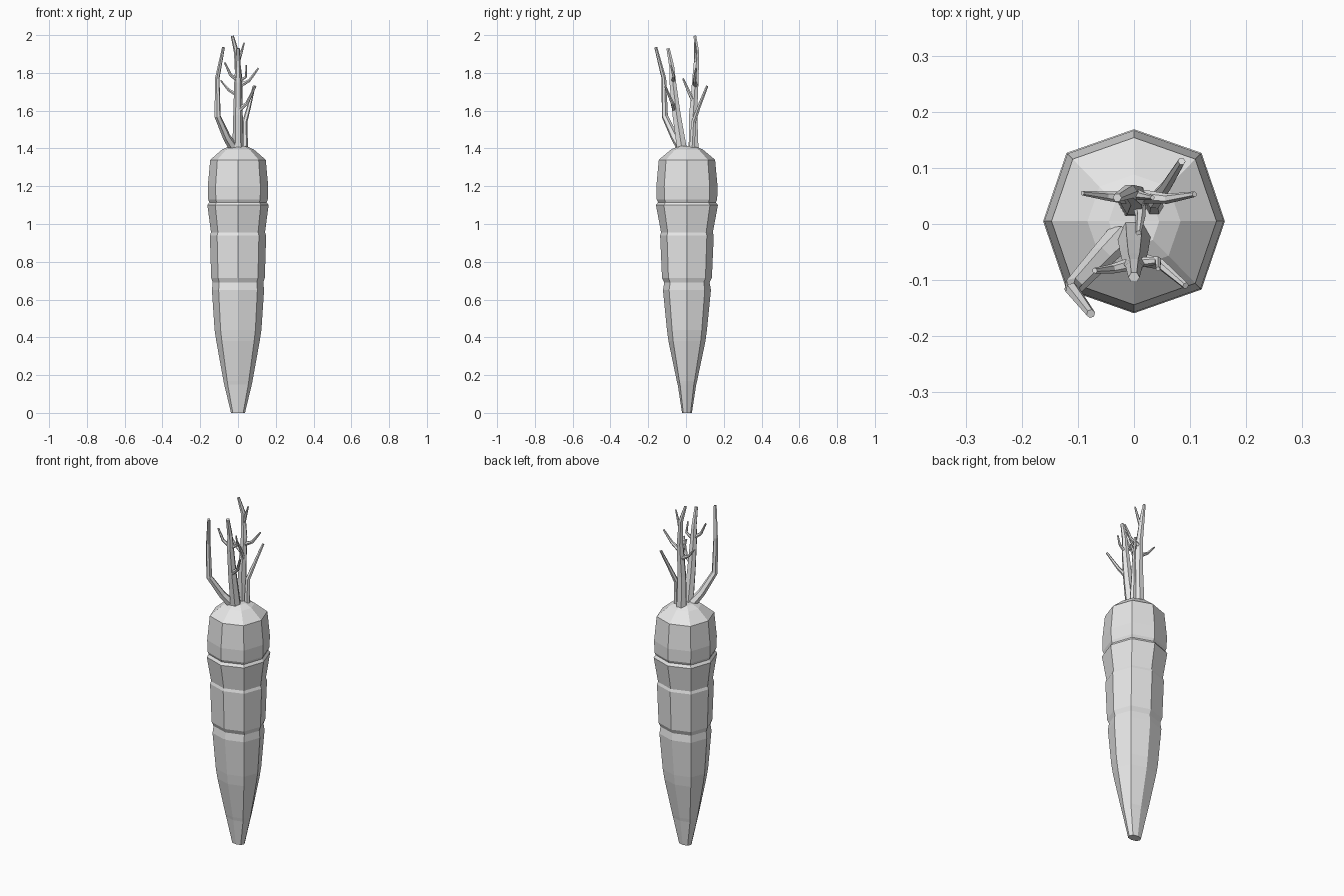
import bpy
import bmesh
from math import sin, cos, pi

if "Cube" in bpy.data.objects:
    bpy.data.objects.remove(bpy.data.objects["Cube"])

grey = bpy.data.materials.new("light grey")
grey.use_nodes = True
grey.diffuse_color = (0.8, 0.8, 0.8, 1)
grey.node_tree.nodes["Principled BSDF"].inputs["Base Color"].default_value = (0.8, 0.8, 0.8, 1)


def add_object(name, mesh):
    obj = bpy.data.objects.new(name, mesh)
    bpy.context.collection.objects.link(obj)
    mesh.materials.clear()
    mesh.materials.append(grey)
    return obj


def ringed_root(name, profile, sides=8):
    """Loft an eight sided root through rings of (z, x radius, y radius)."""
    bm = bmesh.new()
    rings = []
    for z, rx, ry in profile:
        ring = []
        for i in range(sides):
            a = 2 * pi * i / sides
            k = 1.05 if i % 2 else 1
            ring.append(bm.verts.new((k * rx * cos(a), 0.005 + k * ry * sin(a), z)))
        rings.append(ring)
    for low, high in zip(rings, rings[1:]):
        for i in range(sides):
            j = (i + 1) % sides
            bm.faces.new((low[i], low[j], high[j], high[i]))
    bm.faces.new(rings[0][::-1])
    bm.faces.new(rings[-1])
    mesh = bpy.data.meshes.new(name)
    bm.to_mesh(mesh)
    bm.free()
    return add_object(name, mesh)


def stem(name, points, thick, thin):
    """Tapered faceted stem along a path."""
    curve = bpy.data.curves.new(name + "_path", "CURVE")
    curve.dimensions = "3D"
    curve.bevel_depth = 1
    curve.bevel_resolution = 1
    curve.use_fill_caps = True
    spline = curve.splines.new("POLY")
    spline.use_smooth = False
    spline.points.add(len(points) - 1)
    for i, (p, co) in enumerate(zip(spline.points, points)):
        p.co = (*co, 1)
        p.radius = thick + (thin - thick) * i / (len(points) - 1)
    helper = bpy.data.objects.new(name + "_path", curve)
    bpy.context.collection.objects.link(helper)
    bpy.context.view_layer.update()
    graph = bpy.context.evaluated_depsgraph_get()
    mesh = bpy.data.meshes.new_from_object(helper.evaluated_get(graph))
    bpy.data.objects.remove(helper)
    mesh.name = name
    mesh.shade_flat()
    return add_object(name, mesh)


# Root with growth grooves and a domed shoulder
ringed_root("root", [
    (0, .037, .026), (.15, .073, .049), (.17, .077, .054),
    (.38, .115, .098), (.44, .124, .106), (.65, .138, .127),
    (.69, .134, .120), (.715, .142, .132), (.94, .149, .142),
    (.955, .143, .137), (1.1, .162, .164), (1.115, .152, .153),
    (1.13, .158, .160), (1.2, .160, .162), (1.34, .147, .149),
    (1.395, .083, .083), (1.412, .045, .045)])

# Main stems
stem("bent_stem", [(-.025, -.025, 1.405), (-.06, -.06, 1.46), (-.108, -.112, 1.57),
                   (-.11, -.117, 1.77), (-.077, -.16, 1.935)], .026, .008)
stem("front_stem", [(0, -.022, 1.4), (0, -.05, 1.58), (0, -.07, 1.75),
                    (0, -.075, 1.83), (0, -.095, 1.93)], .03, .010)
stem("back_stem", [(0, .04, 1.4), (0, .038, 1.58), (.004, .05, 1.77),
                   (-.008, .058, 1.91), (-.03, .047, 1.995)], .03, .008)
stem("side_stem", [(.036, .032, 1.4), (.036, .04, 1.54), (.058, .068, 1.62),
                   (.085, .112, 1.73)], .017, .007)

# Twigs on the back stem
stem("back_left_twig", [(.005, .05, 1.73), (.06, .045, 1.76), (.108, .053, 1.825)], .013, .005)
stem("back_right_twig", [(0, .045, 1.68), (-.05, .05, 1.71), (-.092, .055, 1.76)], .012, .004)
stem("back_inner_twig", [(.008, .04, 1.65), (.012, .015, 1.7), (.008, -.016, 1.77)], .013, .005)
stem("back_top_twig", [(-.005, .055, 1.84), (.015, .05, 1.9), (.033, .047, 1.96)], .011, .004)

# Twigs on the front stem
stem("front_left_twig", [(0, -.06, 1.6), (.048, -.072, 1.64), (.092, -.11, 1.73)], .013, .006)
stem("front_right_twig", [(0, -.07, 1.76), (-.04, -.08, 1.79), (-.07, -.083, 1.855)], .012, .005)
stem("front_small_twig", [(0, -.07, 1.75), (.043, -.065, 1.78), (.043, -.08, 1.84)], .010, .004)
